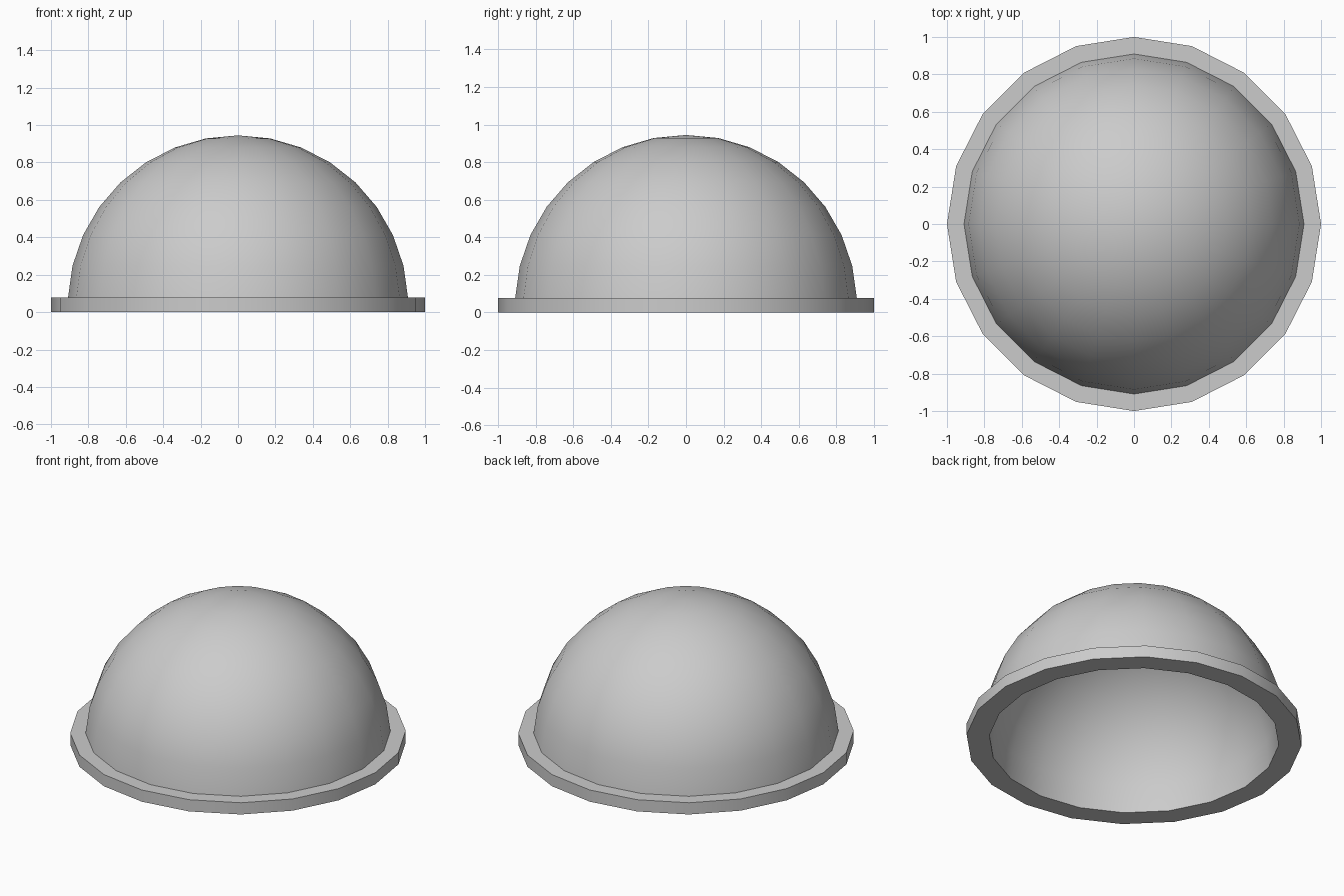
import bpy, math

if "Cube" in bpy.data.objects:
    bpy.data.objects.remove(bpy.data.objects["Cube"])

SEG = 20           # sides around the dome
RINGS = 8          # steps from rim to crown
ZC = 0.035         # height of the sphere centre
R_OUT, R_IN = 0.91, 0.865


def arc(radius, z_start):
    """Quarter-circle profile (r, z) from z_start up to just below the crown."""
    a0 = math.asin((z_start - ZC) / radius)
    pts = []
    for i in range(RINGS):
        a = a0 + (math.pi / 2 - a0) * i / RINGS
        pts.append((radius * math.cos(a), ZC + radius * math.sin(a)))
    return pts


# Profile: inner crown down to the opening, around the flange, up the outer dome
profile = arc(R_IN, 0.0)[::-1] + [(1.0, 0.0), (1.0, 0.077)] + arc(R_OUT, 0.077)

verts, faces = [], []
for r, z in profile:
    for s in range(SEG):
        a = 2 * math.pi * s / SEG
        verts.append((r * math.cos(a), r * math.sin(a), z))

for k in range(len(profile) - 1):
    for s in range(SEG):
        t = (s + 1) % SEG
        faces.append((k * SEG + s, k * SEG + t, (k + 1) * SEG + t, (k + 1) * SEG + s))

# Crown caps, inside and outside
inner_tip = len(verts)
verts += [(0, 0, ZC + R_IN), (0, 0, ZC + R_OUT)]
last = (len(profile) - 1) * SEG
for s in range(SEG):
    t = (s + 1) % SEG
    faces.append((inner_tip, t, s))
    faces.append((last + s, last + t, inner_tip + 1))

mesh = bpy.data.meshes.new("flanged_dome")
mesh.from_pydata(verts, [], faces)
mesh.update()
dome = bpy.data.objects.new("flanged_dome", mesh)
bpy.context.collection.objects.link(dome)

# Smooth shell with crisp flange edges
bpy.context.view_layer.objects.active = dome
dome.select_set(True)
bpy.ops.object.shade_smooth_by_angle(angle=math.radians(35))
